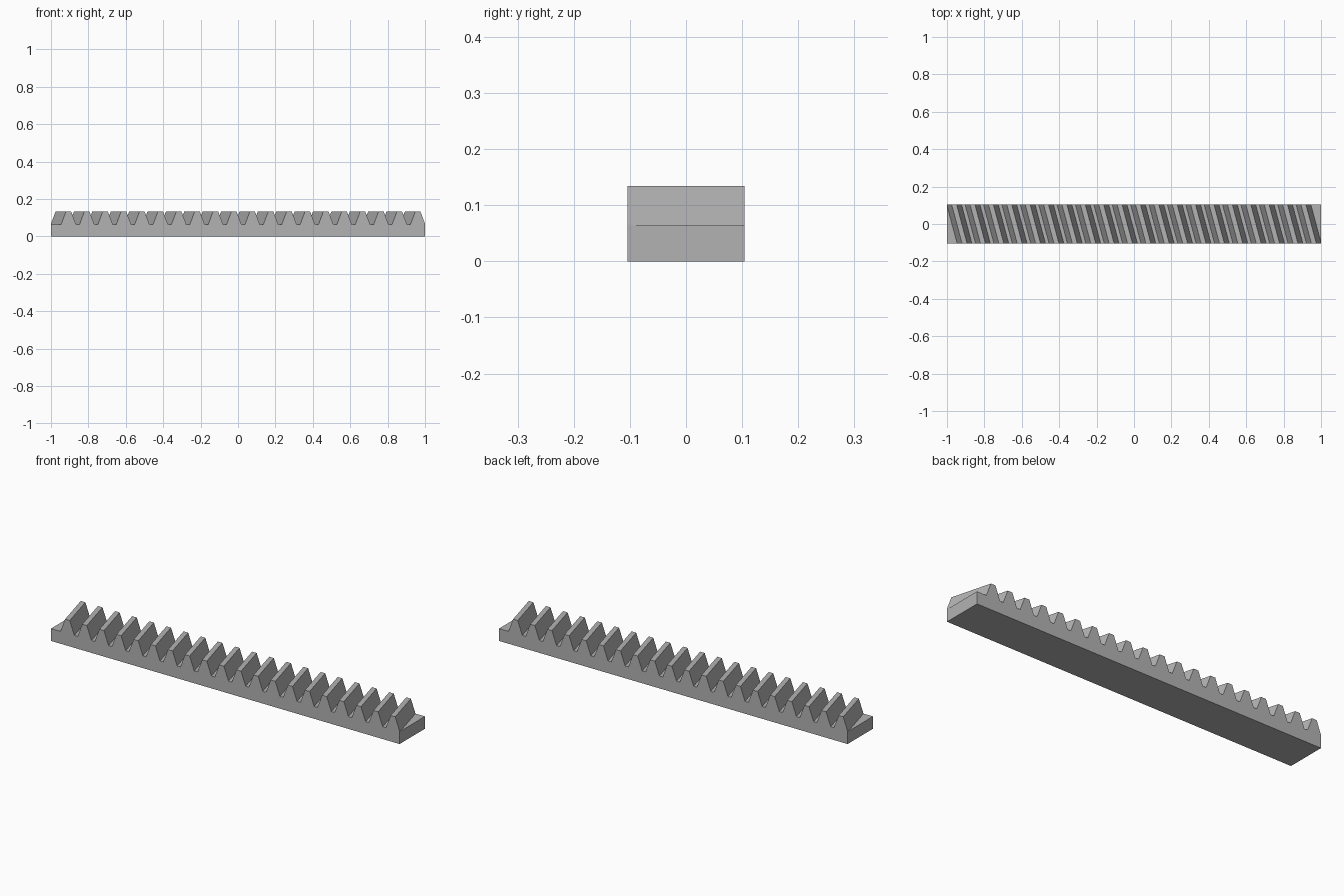
import bpy
import bmesh
from mathutils import Vector

cube = bpy.data.objects.get("Cube")
if cube:
    bpy.data.objects.remove(cube, do_unlink=True)

# Rack dimensions
HALF_LENGTH = 1.0
HALF_WIDTH = 0.104
ROOT_Z, TIP_Z = 0.064, 0.1345
TEETH, PITCH = 20, 0.0983
TIP_HALF, ROOT_HALF = 0.0132, 0.0397
SLANT = 0.268          # sideways shift of the teeth per unit of depth
OVERHANG = 0.2         # extra length, trimmed off square below

# Side profile: straight base with trapezoid teeth on top
profile = [(-HALF_LENGTH - OVERHANG, 0), (-HALF_LENGTH - OVERHANG, ROOT_Z)]
for i in range(TEETH):
    c = (i - (TEETH - 1) / 2) * PITCH
    profile += [(c - ROOT_HALF, ROOT_Z), (c - TIP_HALF, TIP_Z),
                (c + TIP_HALF, TIP_Z), (c + ROOT_HALF, ROOT_Z)]
profile += [(HALF_LENGTH + OVERHANG, ROOT_Z), (HALF_LENGTH + OVERHANG, 0)]

# Extrude along the slanted tooth direction
bm = bmesh.new()
front = [bm.verts.new((x + SLANT * HALF_WIDTH, -HALF_WIDTH, z)) for x, z in profile]
face = bm.faces.new(front)
extruded = bmesh.ops.extrude_face_region(bm, geom=[face])
back = [g for g in extruded["geom"] if isinstance(g, bmesh.types.BMVert)]
bmesh.ops.translate(bm, verts=back,
                    vec=Vector((-2 * SLANT * HALF_WIDTH, 2 * HALF_WIDTH, 0)))
if not face.is_valid or len(face.edges[0].link_faces) < 2:
    bm.faces.new(front)

# Trim both ends square and cap them
for side in (-1, 1):
    cut = bmesh.ops.bisect_plane(
        bm, geom=bm.verts[:] + bm.edges[:] + bm.faces[:], dist=1e-6,
        plane_co=(side * HALF_LENGTH, 0, 0), plane_no=(side, 0, 0), clear_outer=True)
    rim = [g for g in cut["geom_cut"] if isinstance(g, bmesh.types.BMEdge)]
    bmesh.ops.edgeloop_fill(bm, edges=rim)
bmesh.ops.recalc_face_normals(bm, faces=bm.faces[:])

mesh = bpy.data.meshes.new("gear_rack")
bm.to_mesh(mesh)
bm.free()
rack = bpy.data.objects.new("gear_rack", mesh)
bpy.context.collection.objects.link(rack)

# Plain grey metal
grey = bpy.data.materials.new("steel_grey")
grey.use_nodes = True
colour = (0.45, 0.45, 0.45, 1)
grey.diffuse_color = colour
grey.node_tree.nodes["Principled BSDF"].inputs["Base Color"].default_value = colour
mesh.materials.append(grey)
